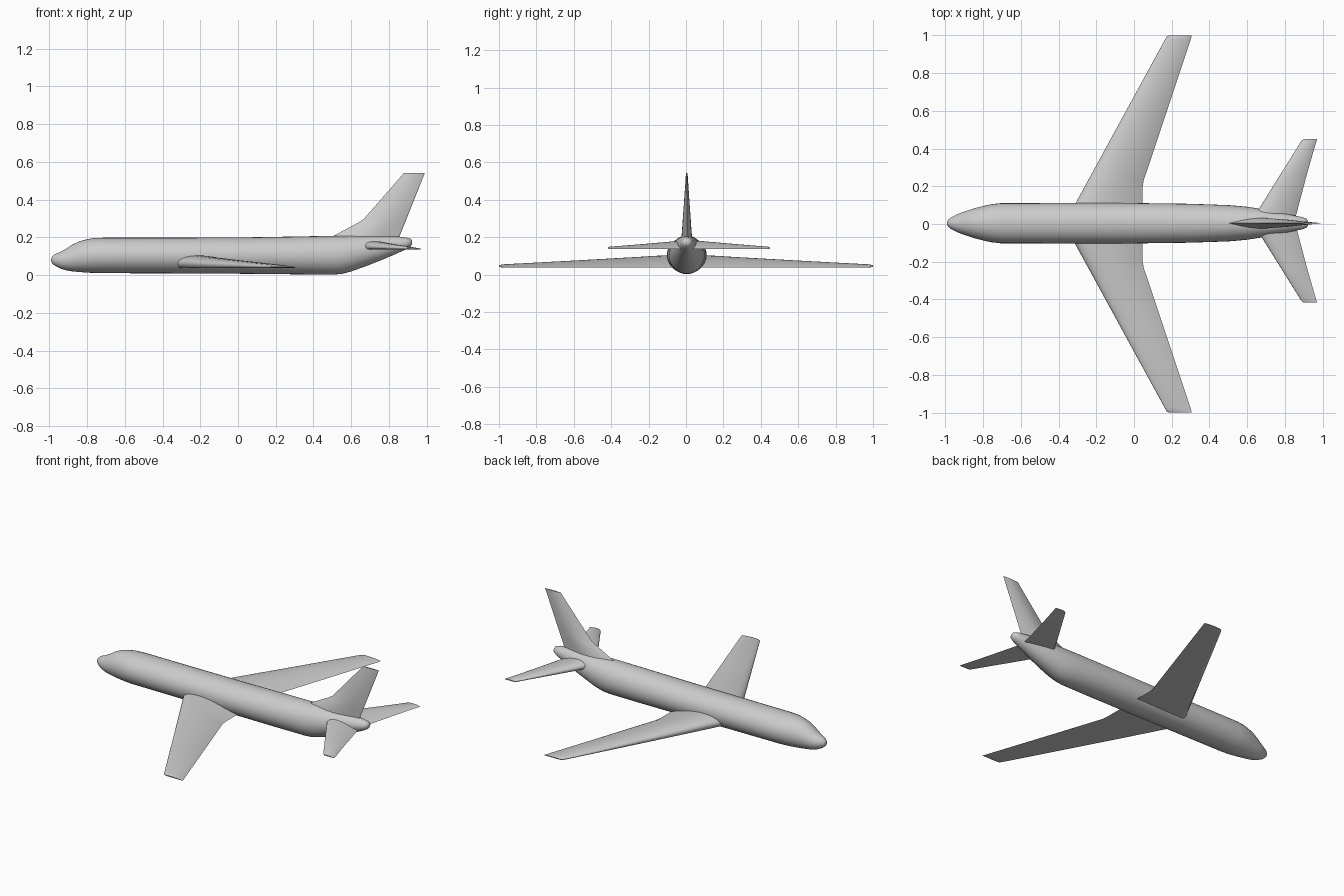
import bpy, bmesh
from math import sin, cos, pi, sqrt

if "Cube" in bpy.data.objects:
    bpy.data.objects.remove(bpy.data.objects["Cube"])


def loft(name, rings, location=(0, 0, 0), mirror=False, angle=40):
    """Skin a list of equal-length rings and cap both ends."""
    bm = bmesh.new()
    rows = [[bm.verts.new(p) for p in ring] for ring in rings]
    n = len(rows[0])
    for a, b in zip(rows, rows[1:]):
        for i in range(n):
            j = (i + 1) % n
            bm.faces.new((a[i], a[j], b[j], b[i]))
    bm.faces.new(rows[0])
    bm.faces.new(rows[-1])
    bmesh.ops.recalc_face_normals(bm, faces=bm.faces)
    mesh = bpy.data.meshes.new(name)
    bm.to_mesh(mesh)
    bm.free()
    obj = bpy.data.objects.new(name, mesh)
    obj.location = location
    bpy.context.collection.objects.link(obj)
    bpy.ops.object.select_all(action='DESELECT')
    obj.select_set(True)
    bpy.context.view_layer.objects.active = obj
    bpy.ops.object.shade_smooth_by_angle(angle=angle * pi / 180)
    if mirror:
        mod = obj.modifiers.new("Mirror", 'MIRROR')
        mod.use_axis = (False, True, False)
        mod.use_mirror_merge = False
    return obj


def foil(u):
    """Airfoil height, 0..1, blunt nose and thin tail."""
    return 10 * (.2969 * sqrt(u) - .126 * u - .3516 * u**2 + .2843 * u**3 - .1036 * u**4)


N = 14
CHORD = [(1 - cos(pi * i / N)) / 2 for i in range(N + 1)]


def wing_ring(y, lead, trail, z, t, le=0.4):
    """Flat-bottomed airfoil section in the xz plane."""
    up, low = [], []
    for u in CHORD:
        x = lead + (trail - lead) * u
        base = le * t * (1 - u)
        p = foil(u)
        up.append((x, y, z + base + (t - base) * p))
        low.append((x, y, z + base * (1 - min(1, 1.6 * p)) - 0.0005))
    return up + low[-2:0:-1]


def fin_ring(z, lead, trail, half):
    """Symmetric lens section in the xy plane."""
    pts = [(lead + (trail - lead) * u, half * sin(pi * u) + .0008 * u) for u in CHORD]
    return ([(x, y, z) for x, y in pts] +
            [(x, -y, z) for x, y in pts[-2:0:-1]])


# Fuselage: x, bottom z, top z, half width
stations = [
    (-.99, .073, .087, .007), (-.985, .062, .098, .018), (-.97, .049, .111, .030),
    (-.94, .034, .123, .046), (-.91, .025, .140, .058), (-.88, .020, .160, .068),
    (-.84, .016, .179, .081), (-.80, .013, .190, .091), (-.76, .011, .196, .100),
    (-.71, .010, .198, .106), (-.4, .009, .198, .107), (0, .007, .199, .107),
    (.3, .004, .204, .103), (.5, .002, .208, .096), (.55, .006, .209, .092),
    (.60, .019, .210, .087), (.68, .048, .210, .075), (.76, .079, .209, .060),
    (.84, .113, .205, .043), (.89, .136, .199, .033), (.915, .152, .192, .023),
    (.922, .163, .183, .011)]
S = 32
loft("fuselage", [[(x, r * cos(2 * pi * i / S),
                    (lo + hi) / 2 + (hi - lo) / 2 * sin(2 * pi * i / S)) for i in range(S)]
                  for x, lo, hi, r in stations], location=(0, .004, 0), angle=60)

# Main wings: straight inner trailing edge, then swept, rounded tip
loft("main_wings", [wing_ring(*s) for s in (
    (.04, -.348, .045, .038, .069),
    (.11, -.310, .045, .038, .065),
    (.19, -.266, .045, .038, .061),
    (.23, -.244, .051, .038, .058),
    (.60, -.042, .175, .038, .037),
    (.975, .163, .300, .039, .016),
    (.993, .174, .305, .040, .012),
    (1.0, .190, .305, .042, .006))], mirror=True)

# Horizontal stabilisers
loft("tailplanes", [wing_ring(*s) for s in (
    (.015, .632, .855, .137, .046),
    (.08, .672, .872, .137, .041),
    (.25, .778, .917, .137, .026),
    (.424, .887, .967, .137, .012),
    (.433, .898, .970, .139, .006))], location=(0, .0165, 0), mirror=True)

# Vertical fin with dorsal fillet
loft("tail_fin", [fin_ring(*s) for s in (
    (.17, .435, .842, .029),
    (.21, .510, .858, .027),
    (.275, .632, .884, .022),
    (.295, .664, .892, .021),
    (.42, .774, .942, .012),
    (.542, .880, .990, .004))], location=(0, .004, 0))
